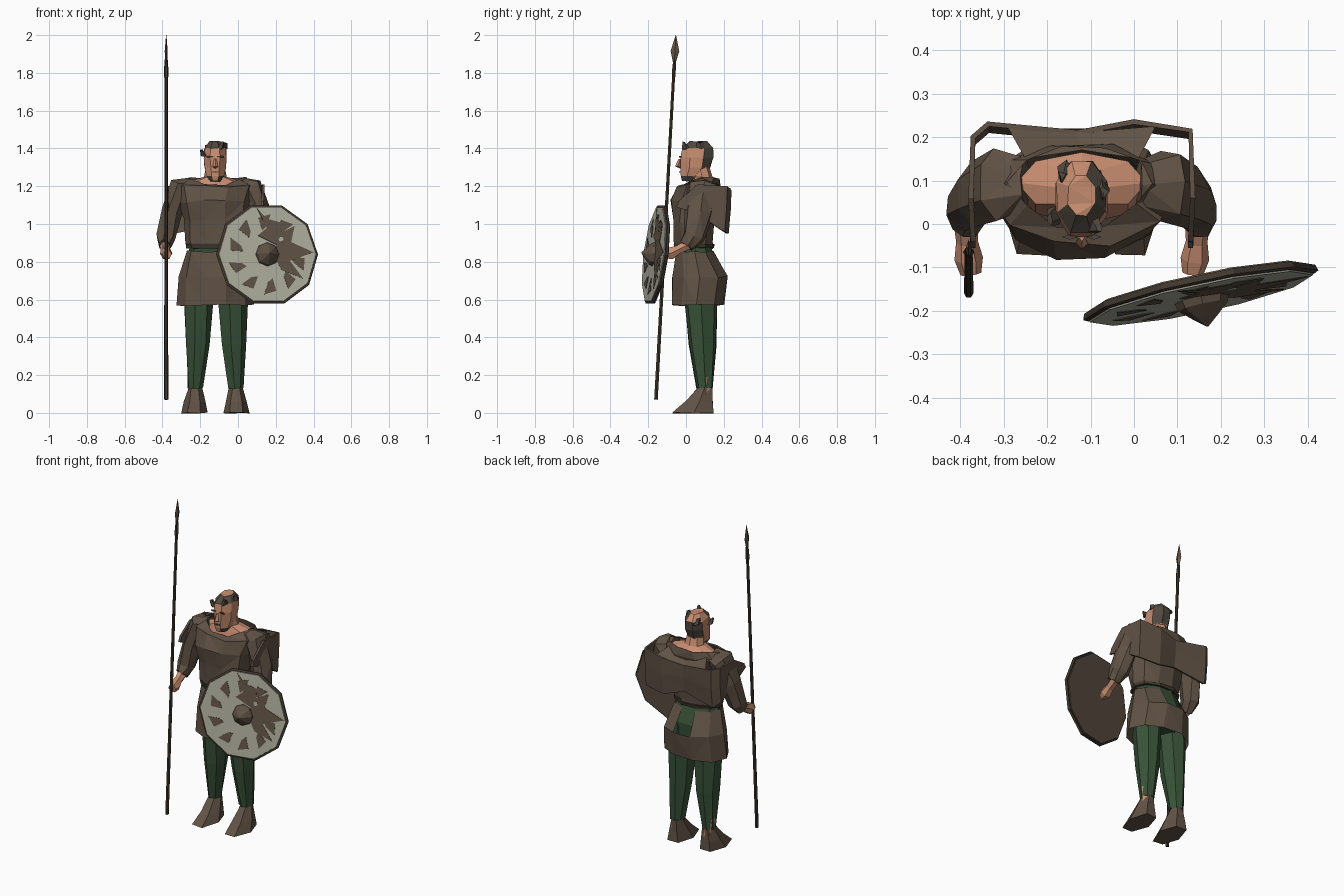
import bpy, bmesh, math, random
from mathutils import Vector, Matrix

random.seed(4)
if "Cube" in bpy.data.objects:
    bpy.data.objects.remove(bpy.data.objects["Cube"])


def material(name, r, g, b):
    m = bpy.data.materials.new(name)
    m.use_nodes = True
    m.diffuse_color = (r, g, b, 1)
    m.node_tree.nodes["Principled BSDF"].inputs["Base Color"].default_value = (r, g, b, 1)
    return m


CLOTH = material("brown cloth", 0.118, 0.085, 0.06)
GREEN = material("green trousers", 0.04, 0.085, 0.04)
SKIN = material("skin", 0.58, 0.27, 0.165)
PALE = material("pale shield paint", 0.42, 0.42, 0.34)
DARK = material("dark wood", 0.05, 0.038, 0.028)
HAIR = material("dark hair", 0.08, 0.066, 0.05)
MID = -0.12  # the body's own centre line in x


def finish(name, bm, mats, matrix=None):
    bmesh.ops.recalc_face_normals(bm, faces=bm.faces)
    if matrix:
        bm.transform(matrix)
    me = bpy.data.meshes.new(name)
    bm.to_mesh(me)
    bm.free()
    for m in mats:
        me.materials.append(m)
    ob = bpy.data.objects.new(name, me)
    bpy.context.collection.objects.link(ob)
    return ob


def tube(stations, sides, jitter=0.0, level=False, caps=True, phase=0.0):
    """Loft ellipses (x, y, z, rx, ry); level keeps every ring horizontal."""
    bm = bmesh.new()
    pts = [Vector(s[:3]) for s in stations]
    rings = []
    for i, (x, y, z, rx, ry) in enumerate(stations):
        t = Vector((0, 0, 1))
        if not level:
            t = (pts[min(i + 1, len(pts) - 1)] - pts[max(i - 1, 0)]).normalized()
        u = (Vector((1, 0, 0)) - t * t.x).normalized()
        v = t.cross(u)
        ring = []
        for k in range(sides):
            a = phase + math.tau * k / sides
            p = pts[i] + u * rx * math.cos(a) + v * ry * math.sin(a)
            p += Vector([random.uniform(-jitter, jitter) for _ in range(3)])
            ring.append(bm.verts.new(p))
        rings.append(ring)
    for a, b in zip(rings, rings[1:]):
        for k in range(sides):
            n = (k + 1) % sides
            bm.faces.new((a[k], a[n], b[n], b[k]))
    if caps:
        bm.faces.new(rings[0])
        bm.faces.new(rings[-1])
    return bm


def body(profile):
    """Level stations on the centre line from (z, y, rx, ry)."""
    return [(MID, y, z, rx, ry) for z, y, rx, ry in profile]


def limb(side, stations):
    return [(MID + side * x, y, z, rx, ry) for x, y, z, rx, ry in stations]


# Tunic body with a dipped neckline
bm = tube(body([(0.87, 0.045, 0.14, 0.1), (0.9, 0.04, 0.155, 0.105), (1.02, 0.04, 0.17, 0.12),
                (1.12, 0.045, 0.19, 0.13), (1.2, 0.07, 0.215, 0.12), (1.245, 0.09, 0.165, 0.085)]),
          10, 0.008, True, False)
for v in bm.verts:
    if v.co.z > 1.22 and abs(v.co.x - MID) < 0.09 and v.co.y < 0.07:
        v.co.z -= 0.035
        v.co.y -= 0.02
bmesh.ops.triangulate(bm, faces=bm.faces)
finish("tunic", bm, [CLOTH])

# Tunic skirt, open at the back of the waist
bm = tube(body([(0.57, 0.06, 0.2, 0.145), (0.72, 0.075, 0.19, 0.152), (0.855, 0.045, 0.155, 0.1)]),
          10, 0.006, True, False)
gap = max((f for f in bm.faces if f.calc_center_median().z > 0.72),
          key=lambda f: f.calc_center_median().y)
bmesh.ops.delete(bm, geom=[gap], context="FACES")
bmesh.ops.triangulate(bm, faces=bm.faces)
finish("skirt", bm, [CLOTH])
finish("trouser_hips", tube(body([(0.6, 0.07, 0.15, 0.09), (0.77, 0.075, 0.155, 0.1),
                                  (0.885, 0.045, 0.135, 0.09)]), 10, level=True), [GREEN])
finish("belt", tube(body([(0.872, 0.043, 0.155, 0.108), (0.892, 0.043, 0.158, 0.11)]),
                    10, 0.004, True), [DARK])

# Neck and bare shoulders
finish("neck", tube(body([(1.14, 0.08, 0.15, 0.08), (1.222, 0.095, 0.15, 0.07),
                          (1.25, 0.085, 0.06, 0.055), (1.31, 0.07, 0.048, 0.052)]),
                    8, level=True), [SKIN])

# Head with hair at the back and a broken fringe
bm = tube(body([(1.225, 0.01, 0.03, 0.032), (1.255, 0.025, 0.048, 0.056), (1.3, 0.05, 0.06, 0.083),
                (1.35, 0.057, 0.066, 0.092), (1.4, 0.062, 0.062, 0.09), (1.438, 0.065, 0.034, 0.05)]),
          8, 0.003, True, phase=math.pi / 8)
for f in bm.faces:
    c = f.calc_center_median()
    back = c.y > 0.1 and 1.3 < c.z < 1.4
    fringe = 1.4 < c.z < 1.43 and (c.y < 0.03 or c.x > MID + 0.03)
    beard = c.z < 1.25 and abs(c.x - MID) > 0.02
    f.material_index = int(back or fringe or beard)
bmesh.ops.triangulate(bm, faces=bm.faces)
finish("head", bm, [SKIN, HAIR])
finish("nose", tube([(MID, -0.03, 1.345, 0.007, 0.01), (MID, -0.044, 1.305, 0.014, 0.014),
                     (MID, -0.025, 1.295, 0.008, 0.008)], 4, level=True), [SKIN])
for name, dx, y, z, w in (("right_brow", -0.028, -0.03, 1.352, 0.018),
                          ("left_brow", 0.028, -0.03, 1.352, 0.018),
                          ("mouth", 0, -0.03, 1.272, 0.018)):
    finish(name, tube([(MID + dx, y, z, w, 0.006), (MID + dx, y, z + 0.007, w, 0.006)],
                      4, level=True), [HAIR])
for i, (dx, y, z) in enumerate(((-0.06, 0.02, 1.36), (0.03, 0.0, 1.4), (0.04, 0.08, 1.4),
                                (-0.035, 0.12, 1.39))):
    finish("hair_tuft_%d" % (i + 1),
           tube([(MID + dx, y, z, 0.018, 0.028), (MID + dx * 1.3, y - 0.01, z + 0.03, 0.006, 0.012)],
                5, 0.006, True), [HAIR])

# Arms and legs, mirrored about the body's centre line
for side, label in ((-1, "right_"), (1, "left_")):
    bm = tube(limb(side, [(0.13, 0.09, 1.2, 0.045, 0.06), (0.19, 0.09, 1.19, 0.065, 0.085),
                          (0.235, 0.07, 1.06, 0.058, 0.078), (0.262, 0.04, 0.93, 0.052, 0.062),
                          (0.268, 0.0, 0.885, 0.038, 0.045)]), 7, 0.006)
    bmesh.ops.triangulate(bm, faces=bm.faces)
    finish(label + "sleeve", bm, [CLOTH])
    finish(label + "forearm", tube(limb(side, [
        (0.268, 0.03, 0.9, 0.03, 0.03), (0.264, -0.04, 0.865, 0.025, 0.026),
        (0.26, -0.08, 0.845, 0.033, 0.036), (0.255, -0.115, 0.84, 0.024, 0.026)]), 6), [SKIN])
    bm = tube(limb(side, [(0.075, 0.08, 0.75, 0.075, 0.085), (0.092, 0.08, 0.57, 0.08, 0.088),
                          (0.095, 0.088, 0.36, 0.066, 0.075), (0.108, 0.1, 0.13, 0.04, 0.044)]),
              7, 0.004, True)
    bmesh.ops.triangulate(bm, faces=bm.faces)
    finish(label + "trouser_leg", bm, [GREEN])
    finish(label + "ankle", tube(limb(side, [(0.11, 0.105, 0.08, 0.034, 0.038),
                                             (0.118, 0.106, 0.19, 0.034, 0.03)]),
                                 5, level=True), [SKIN])
    finish(label + "shoe", tube(limb(side, [(0.112, 0.037, 0.0, 0.07, 0.124),
                                            (0.11, 0.07, 0.06, 0.055, 0.082),
                                            (0.108, 0.1, 0.13, 0.036, 0.046)]),
                                6, 0.003, True), [CLOTH])

# Cape: a stiff band that stands off the back and tapers along the sides
band = [(-0.25, -0.04, 1.14, 1.11), (-0.255, 0.06, 1.2, 1.06), (-0.25, 0.2, 1.2, 0.98),
        (-0.215, 0.23, 1.19, 0.95), (-0.01, 0.21, 1.16, 0.99), (0.12, 0.235, 1.18, 0.95),
        (0.25, 0.215, 1.2, 0.96), (0.255, 0.06, 1.21, 1.06), (0.25, -0.04, 1.12, 1.09)]
bm = bmesh.new()
cols = []
for x, y, top, low in band:
    mid = (top + low) / 2 + random.uniform(-0.02, 0.02)
    cols.append([bm.verts.new((MID + x, y - d, z)) for z, d in ((top, 0), (mid, 0.004), (low, 0.015))])
for a, b in zip(cols, cols[1:]):
    for k in (0, 1):
        bm.faces.new((a[k], b[k], b[k + 1], a[k + 1]))
bmesh.ops.triangulate(bm, faces=bm.faces)
cape = finish("cape", bm, [CLOTH])
solid = cape.modifiers.new("thickness", "SOLIDIFY")
solid.thickness = 0.012
solid.offset = 0

# Cape yoke: slopes from the back of the shoulders to the band
bm = bmesh.new()
inner = [bm.verts.new((MID + x, y, z)) for x, y, z in ((-0.13, 0.15, 1.22), (0, 0.17, 1.18), (0.13, 0.15, 1.22))]
outer = [bm.verts.new((MID + x, y, z)) for x, y, z in ((-0.17, 0.222, 1.18), (-0.01, 0.21, 1.16), (0.17, 0.225, 1.18))]
for k in (0, 1):
    bm.faces.new((inner[k], inner[k + 1], outer[k + 1], outer[k]))
finish("cape_yoke", bm, [CLOTH])

# Spear: leaning shaft, socket and leaf blade
def on_spear(z, rx, ry):
    return (-0.38, -0.159 + (z - 0.07) * 0.0545, z, rx, ry)

finish("spear_shaft", tube([on_spear(0.07, 0.011, 0.011), on_spear(1.86, 0.009, 0.009)], 6), [DARK])
finish("spear_socket", tube([on_spear(1.76, 0.009, 0.009), on_spear(1.8, 0.013, 0.012),
                             on_spear(1.87, 0.008, 0.008)], 6), [DARK])
finish("spear_blade", tube([on_spear(1.85, 0.006, 0.006), on_spear(1.915, 0.008, 0.023),
                            on_spear(2.0, 0.001, 0.001)], 4), [CLOTH])

# Shield: ten-sided board, dark rim, painted face, boss; local +z faces forward
place = (Matrix.Translation((0.153, -0.16, 0.838)) @ Matrix.Rotation(math.radians(12), 4, "Z")
         @ Matrix.Rotation(math.radians(83), 4, "X"))


def disc(name, layers, mat, sides=10):
    stations = [(0, 0, z, r, r) for z, r in layers]
    finish(name, tube(stations, sides, level=True), [mat], place)


disc("shield_board", [(-0.014, 0.262), (0.0, 0.268)], CLOTH)
disc("shield_rim", [(-0.01, 0.272), (0.004, 0.276), (0.008, 0.268)], DARK)
disc("shield_face", [(0.004, 0.264), (0.012, 0.262)], PALE)
disc("shield_boss", [(0.005, 0.066), (0.03, 0.058), (0.055, 0.03), (0.078, 0.002)], CLOTH, 8)


def paint(name, outlines, mat, z):
    bm = bmesh.new()
    for pts in outlines:
        bm.faces.new([bm.verts.new((x, y, z)) for x, y in pts])
    bmesh.ops.triangulate(bm, faces=bm.faces)
    ob = finish(name, bm, [mat], place)
    mod = ob.modifiers.new("thickness", "SOLIDIFY")
    mod.thickness = 0.002
    mod.offset = 0


def polar(r, a):
    return (r * math.cos(a), r * math.sin(a))


teeth = []
for i in range(1, 10):
    a = math.radians(36 * i + 12)
    teeth.append([polar(0.215, a), polar(0.2, a + 0.32), polar(0.13, a + 0.3), polar(0.15, a + 0.1)])
paint("shield_teeth", teeth, CLOTH, 0.0135)
crest = [(-0.05, 0.245), (0.0, 0.19), (0.075, 0.17), (0.075, 0.115), (0.15, 0.15), (0.13, 0.065),
         (0.25, 0.01), (0.12, -0.035), (0.19, -0.13), (0.075, -0.085), (0.04, -0.02), (0.05, 0.05),
         (-0.05, 0.1), (0.0, 0.14)]
paint("shield_crest", [crest], CLOTH, 0.0145)
paint("shield_dot", [[(0.075 + x, 0.08 + y) for x, y in (polar(0.014, k) for k in range(6))]], PALE, 0.0165)
